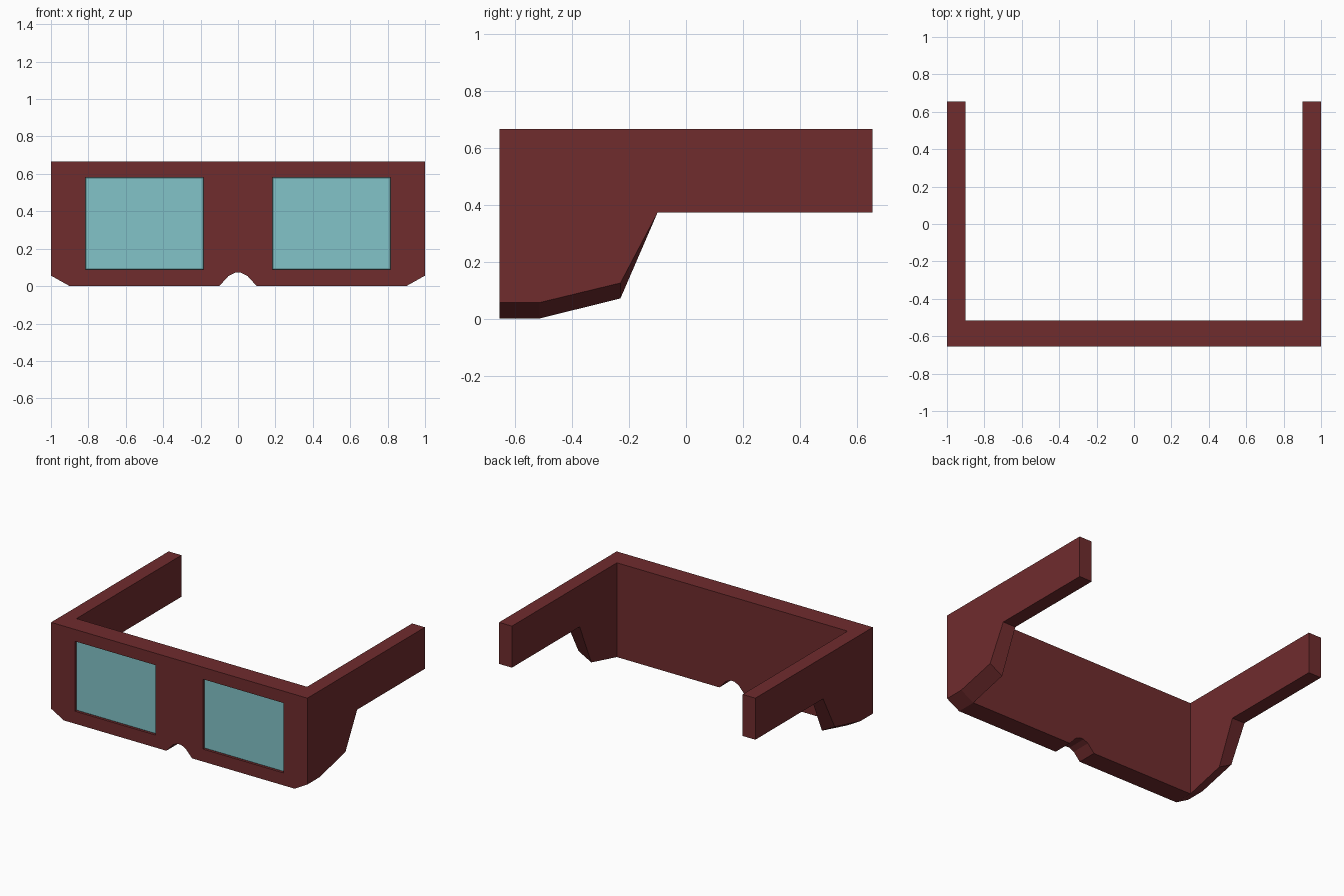
import bpy, bmesh

if "Cube" in bpy.data.objects:
    bpy.data.objects.remove(bpy.data.objects["Cube"])

Y0, Y1, Y2 = -0.655, -0.515, 0.655   # front face, back of front panel, arm tips
TOP = 0.665
DEPTH = 0.024                        # lens pocket depth


def material(name, rgb):
    m = bpy.data.materials.new(name)
    m.diffuse_color = (*rgb, 1)
    m.use_nodes = True
    m.node_tree.nodes["Principled BSDF"].inputs["Base Color"].default_value = m.diffuse_color
    return m


red = material("dark red", (0.162, 0.025, 0.027))
cyan = material("pale cyan", (0.223, 0.552, 0.578))


def make_object(name, bm, mat):
    bmesh.ops.recalc_face_normals(bm, faces=bm.faces)
    me = bpy.data.meshes.new(name)
    bm.to_mesh(me)
    bm.free()
    me.materials.append(mat)
    ob = bpy.data.objects.new(name, me)
    bpy.context.collection.objects.link(ob)
    return ob


def box(name, x0, x1, y0, y1, z0, z1, mat, bevel=0):
    bm = bmesh.new()
    bmesh.ops.create_cube(bm, size=1)
    for v in bm.verts:
        v.co = ((x0 + x1) / 2 + v.co.x * (x1 - x0),
                (y0 + y1) / 2 + v.co.y * (y1 - y0),
                (z0 + z1) / 2 + v.co.z * (z1 - z0))
    if bevel:
        bmesh.ops.bevel(bm, geom=bm.edges[:], offset=bevel, segments=1, affect='EDGES')
    return make_object(name, bm, mat)


bm = bmesh.new()


def face(pts):
    bm.faces.new([bm.verts.new(p) for p in pts])


# Front panel between the arms, with the nose notch in its lower edge
panel = [(-0.9, 0), (-0.1, 0), (-0.05, 0.055), (-0.015, 0.072), (0.015, 0.072),
         (0.05, 0.055), (0.1, 0), (0.9, 0), (0.9, TOP), (-0.9, TOP)]
for y in (Y0, Y1):
    face([(x, y, z) for x, z in panel])
for i, (a, b) in enumerate(zip(panel, panel[1:] + panel[:1])):
    if i not in (7, 9):              # sides stay open, the arms join there
        face([(a[0], Y0, a[1]), (b[0], Y0, b[1]), (b[0], Y1, b[1]), (a[0], Y1, a[1])])

# Arms: cross-sections (y, outer bottom z, inner bottom z)
sections = [(Y0, 0.056, 0), (Y1, 0.056, 0), (-0.23, 0.125, 0.071),
            (-0.10, 0.372, 0.372), (Y2, 0.372, 0.372)]
for s in (-1, 1):
    rings = [[(s, y, zo), (s, y, TOP), (s * 0.9, y, TOP), (s * 0.9, y, zi)]
             for y, zo, zi in sections]
    face(rings[0])
    face(rings[-1])
    for n, (r, q) in enumerate(zip(rings, rings[1:])):
        for k in range(4):
            if n == 0 and k == 2:    # open where the panel joins
                continue
            j = (k + 1) % 4
            face([r[k], r[j], q[j], q[k]])
bmesh.ops.remove_doubles(bm, verts=bm.verts, dist=1e-4)
frame = make_object("glasses_frame", bm, red)

# Lens pockets cut into the front, with a lens plate set in each
for side, s in (("left", -1), ("right", 1)):
    x0, x1 = sorted((s * 0.185, s * 0.815))
    cutter = box("pocket_cutter", x0, x1, Y0 - 0.1, Y0 + DEPTH, 0.088, 0.581, red)
    cutter.hide_render = True
    mod = frame.modifiers.new("pocket", 'BOOLEAN')
    mod.operation, mod.solver, mod.object = 'DIFFERENCE', 'EXACT', cutter
    bpy.context.view_layer.objects.active = frame
    bpy.ops.object.modifier_apply(modifier=mod.name)
    bpy.data.objects.remove(cutter)
    box(side + "_lens", x0, x1, Y0 + DEPTH - 0.009, Y0 + DEPTH, 0.088, 0.581, cyan, 0.003)
